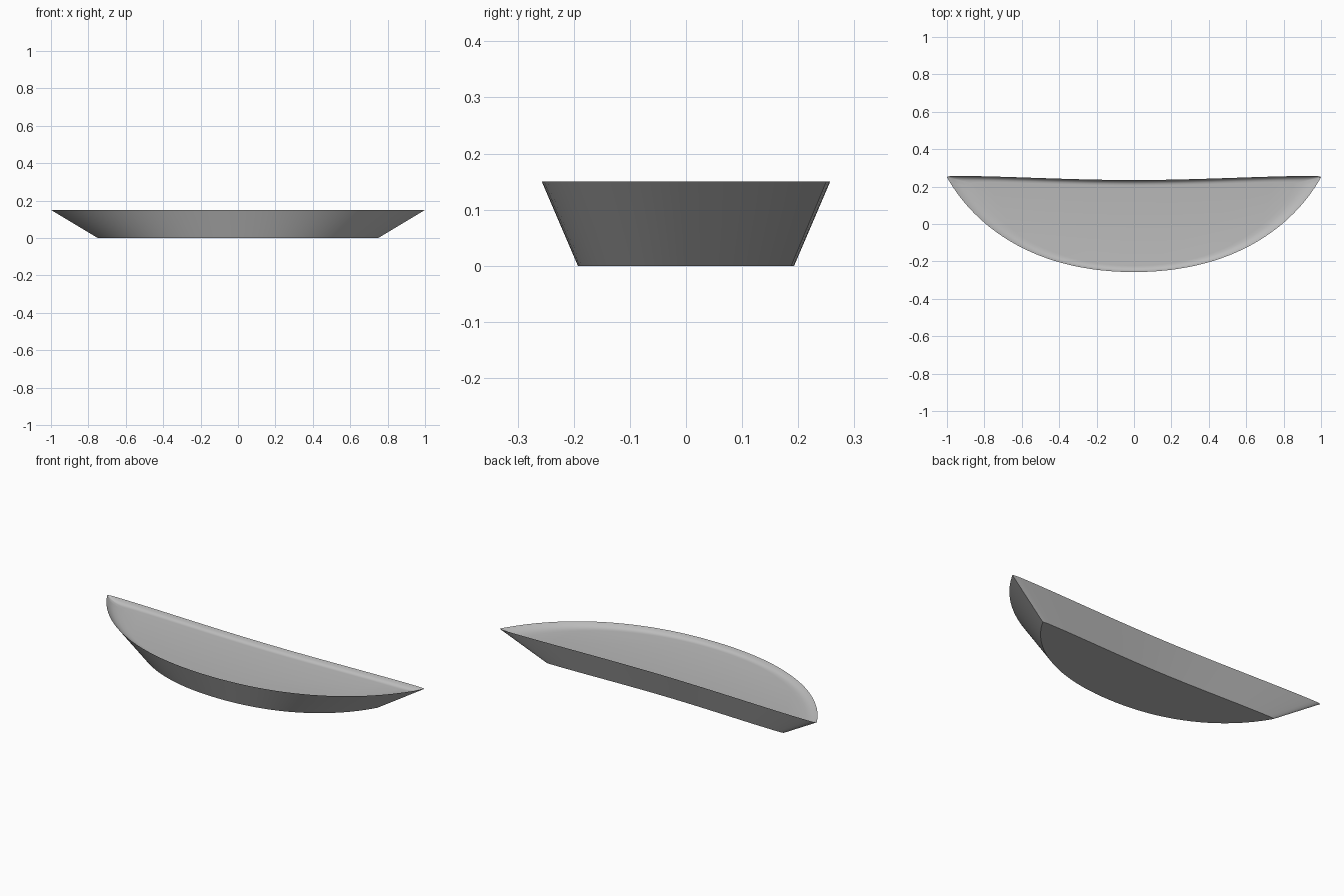
import bpy
import bmesh
import math
from mathutils import Vector
from mathutils.geometry import interpolate_bezier

cube = bpy.data.objects.get("Cube")
if cube:
    bpy.data.objects.remove(cube)

grey = bpy.data.materials.new("plain grey")
grey.use_nodes = True
colour = (0.5, 0.5, 0.5, 1)
grey.diffuse_color = colour
grey.node_tree.nodes["Principled BSDF"].inputs["Base Color"].default_value = colour


def curve(a, b, c, d, count):
    points = [Vector((x, y, 0)) for x, y in (a, b, c, d)]
    return interpolate_bezier(*points, count)


# Right half of the crescent outline: front bow, rounded tip, hollow back
half = curve((0, -0.257), (0.55, -0.257), (0.86, 0), (1, 0.25), 28)
half += curve((1, 0.25), (1, 0.255), (0.98, 0.257), (0.95, 0.257), 5)[1:]
half += curve((0.95, 0.257), (0.7, 0.257), (0.35, 0.235), (0, 0.235), 18)[1:]
outline = half + [Vector((-p.x, p.y, 0)) for p in reversed(half[1:-1])]

# Rings of the dish as (scale, height): foot, rim, then the shallow recess
rings = [(0.75, 0), (1, 0.15), (0.975, 0.137), (0.945, 0.129),
         (0.91, 0.125), (0.87, 0.124)]

bm = bmesh.new()
loops = [[bm.verts.new((p.x * s, p.y * s, z)) for p in outline] for s, z in rings]
for low, high in zip(loops, loops[1:]):
    for i in range(len(outline)):
        j = (i + 1) % len(outline)
        bm.faces.new((low[i], low[j], high[j], high[i]))
bm.faces.new(reversed(loops[0]))
bm.faces.new(loops[-1])
bmesh.ops.recalc_face_normals(bm, faces=bm.faces)

mesh = bpy.data.meshes.new("crescent_dish")
bm.to_mesh(mesh)
bm.free()
mesh.materials.append(grey)
dish = bpy.data.objects.new("crescent_dish", mesh)
bpy.context.collection.objects.link(dish)

# Smooth walls with crisp rim, foot and tips
bpy.context.view_layer.objects.active = dish
dish.select_set(True)
bpy.ops.object.shade_smooth_by_angle(angle=math.radians(35))
